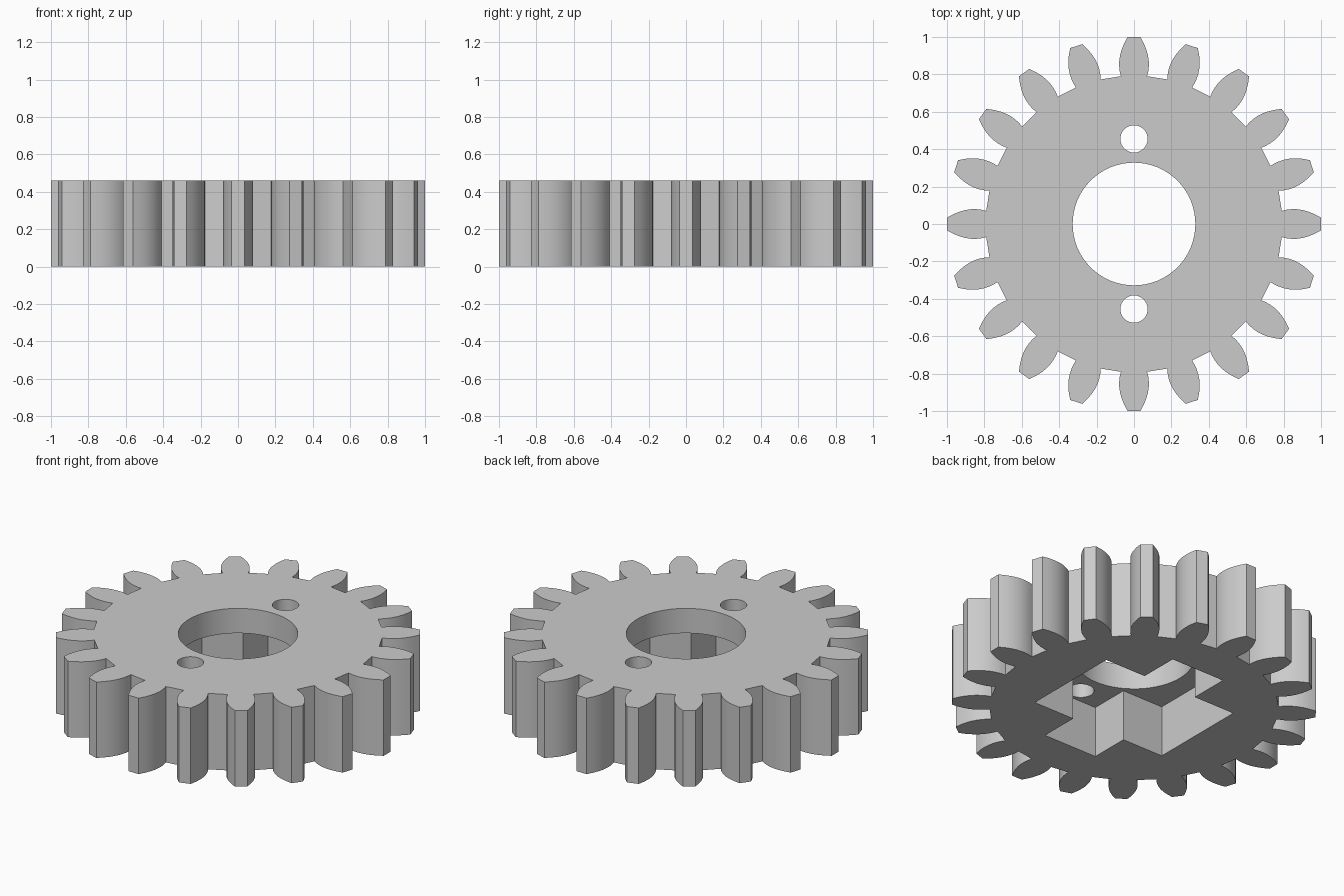
import bpy
import bmesh
from math import cos, sin, tau, radians

TEETH = 20
HEIGHT = 0.46
POCKET_DEPTH = 0.31

cube = bpy.data.objects.get("Cube")
if cube:
    bpy.data.objects.remove(cube, do_unlink=True)

grey = bpy.data.materials.new("plain grey")
grey.use_nodes = True
grey.diffuse_color = (0.6, 0.6, 0.6, 1)
grey.node_tree.nodes["Principled BSDF"].inputs["Base Color"].default_value = (0.6, 0.6, 0.6, 1)


def prism(name, outline, z0, z1):
    """Extrude a closed xy outline from z0 to z1."""
    bm = bmesh.new()
    face = bm.faces.new([bm.verts.new((x, y, z0)) for x, y in outline])
    top = bmesh.ops.extrude_face_region(bm, geom=[face])["geom"]
    verts = [v for v in top if isinstance(v, bmesh.types.BMVert)]
    bmesh.ops.translate(bm, verts=verts, vec=(0, 0, z1 - z0))
    bmesh.ops.recalc_face_normals(bm, faces=bm.faces)
    mesh = bpy.data.meshes.new(name)
    bm.to_mesh(mesh)
    bm.free()
    mesh.materials.append(grey)
    obj = bpy.data.objects.new(name, mesh)
    bpy.context.collection.objects.link(obj)
    return obj


def circle(radius, cy, sides):
    return [(radius * cos(tau * i / sides), cy + radius * sin(tau * i / sides))
            for i in range(sides)]


# Toothed outline: one curved flank, mirrored and repeated around the centre
flank = [(0.79, 0.07), (0.815, 0.076), (0.84, 0.079), (0.87, 0.079), (0.9, 0.075),
         (0.93, 0.067), (0.965, 0.053), (1.0, 0.034)]
tooth = [(r, -w) for r, w in flank] + [(r, w) for r, w in reversed(flank)]
outline = []
for i in range(TEETH):
    c, s = cos(tau * i / TEETH), sin(tau * i / TEETH)
    outline += [(x * c - y * s, x * s + y * c) for x, y in tooth]
gear = prism("gear", outline, 0, HEIGHT)

# Cross-shaped pocket underneath
arm_x, wide, arm_y, narrow = 0.455, 0.305, 0.545, 0.18
corner = [(arm_x, wide), (narrow, wide), (narrow, arm_y)]
cross = (corner + [(-x, y) for x, y in reversed(corner)]
         + [(-x, -y) for x, y in corner] + [(x, -y) for x, y in reversed(corner)])

# Bore and two bolt holes
cutters = [prism("pocket_cutter", cross, -0.1, POCKET_DEPTH),
           prism("bore_cutter", circle(0.328, 0, 64), -0.1, HEIGHT + 0.1)]
for side in (-1, 1):
    cutters.append(prism("bolt_hole_cutter", circle(0.073, side * 0.455, 32), -0.1, HEIGHT + 0.1))

bpy.ops.object.select_all(action='DESELECT')
bpy.context.view_layer.objects.active = gear
gear.select_set(True)
for cutter in cutters:
    cutter.hide_render = True
    cut = gear.modifiers.new("cut", 'BOOLEAN')
    cut.operation = 'DIFFERENCE'
    cut.solver = 'EXACT'
    cut.object = cutter
    bpy.ops.object.modifier_apply(modifier=cut.name)
    bpy.data.objects.remove(cutter, do_unlink=True)

bpy.ops.object.shade_smooth_by_angle(angle=radians(30))
